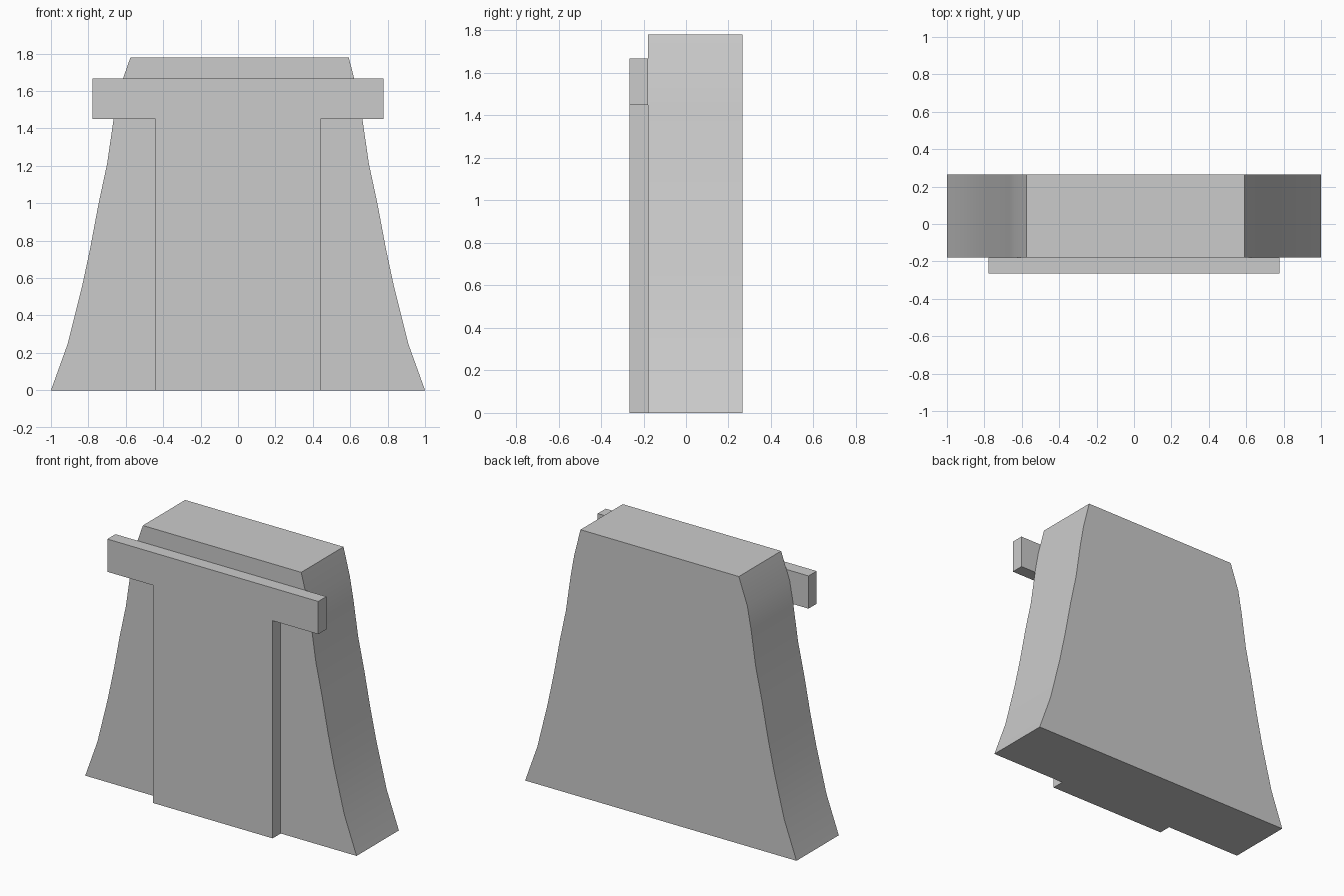
import bpy
import bmesh
from math import radians

if "Cube" in bpy.data.objects:
    bpy.data.objects.remove(bpy.data.objects["Cube"])


def extrude_profile(name, points, y_front, y_back):
    """Closed solid from an (x, z) outline swept along y."""
    bm = bmesh.new()
    face = bm.faces.new([bm.verts.new((x, y_front, z)) for x, z in points])
    result = bmesh.ops.extrude_face_region(bm, geom=[face], use_keep_orig=True)
    moved = [v for v in result["geom"] if isinstance(v, bmesh.types.BMVert)]
    bmesh.ops.translate(bm, verts=moved, vec=(0, y_back - y_front, 0))
    bmesh.ops.recalc_face_normals(bm, faces=bm.faces)
    mesh = bpy.data.meshes.new(name)
    bm.to_mesh(mesh)
    bm.free()
    obj = bpy.data.objects.new(name, mesh)
    bpy.context.collection.objects.link(obj)
    return obj


# Flared body: concave sides, bevelled shoulders, slightly uneven top
flank = [(1.0, 0.0), (0.91, 0.25), (0.835, 0.55), (0.79, 0.76), (0.745, 1.0),
         (0.70, 1.21), (0.665, 1.45), (0.638, 1.60)]
outline = (flank + [(0.592, 1.78), (-0.575, 1.78)]
           + [(-x, z) for x, z in reversed(flank)])
body = extrude_profile("flared_body", outline, -0.18, 0.265)

# T-shaped front panel: wide crossbar over a straight stem
half_t = [(0.441, 0.0), (0.441, 1.45), (0.777, 1.45), (0.777, 1.668)]
panel = extrude_profile("front_panel",
                        half_t + [(-x, z) for x, z in reversed(half_t)],
                        -0.265, -0.18)

# Soften only the shallow facets of the curved flanks
bpy.ops.object.select_all(action='DESELECT')
body.select_set(True)
bpy.context.view_layer.objects.active = body
bpy.ops.object.shade_smooth_by_angle(angle=radians(30))
